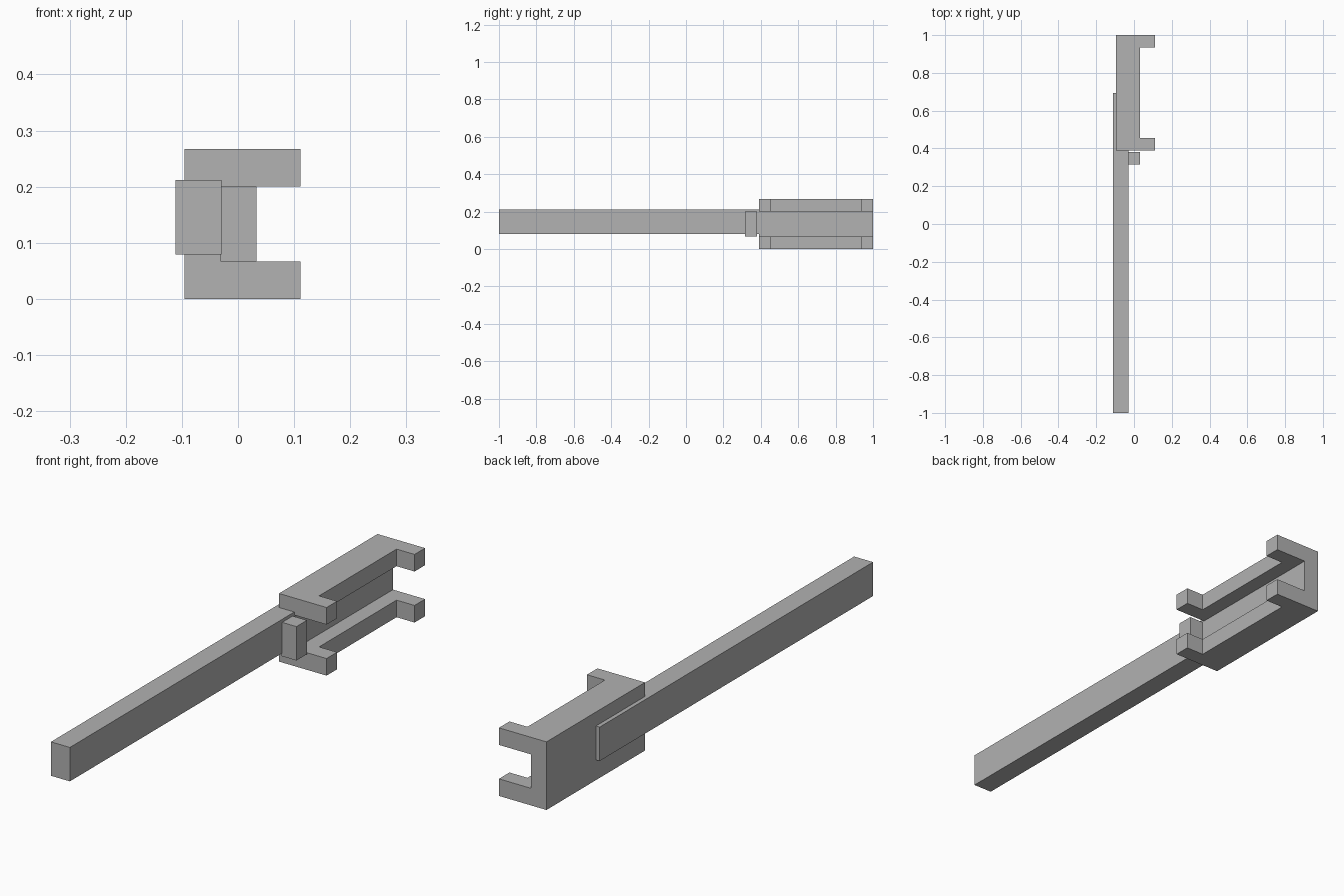
import bpy
import bmesh

cube = bpy.data.objects.get("Cube")
if cube:
    bpy.data.objects.remove(cube, do_unlink=True)

# Single plain grey material
grey = bpy.data.materials.new("plain_grey")
grey.use_nodes = True
colour = (0.445, 0.445, 0.445, 1.0)
grey.diffuse_color = colour
grey.node_tree.nodes["Principled BSDF"].inputs["Base Color"].default_value = colour


def prism(name, outline, z0, z1):
    """Extrude a flat xy outline from z0 up to z1."""
    bm = bmesh.new()
    base = bm.faces.new([bm.verts.new((x, y, z0)) for x, y in outline])
    top = bmesh.ops.extrude_face_region(bm, geom=[base])["geom"]
    verts = [v for v in top if isinstance(v, bmesh.types.BMVert)]
    bmesh.ops.translate(bm, verts=verts, vec=(0, 0, z1 - z0))
    bmesh.ops.recalc_face_normals(bm, faces=bm.faces)
    mesh = bpy.data.meshes.new(name)
    bm.to_mesh(mesh)
    bm.free()
    mesh.materials.append(grey)
    obj = bpy.data.objects.new(name, mesh)
    bpy.context.collection.objects.link(obj)
    return obj


def box(name, x0, x1, y0, y1, z0, z1):
    return prism(name, [(x0, y0), (x1, y0), (x1, y1), (x0, y1)], z0, z1)


# Key dimensions
back, web, rail, tip = -0.095, -0.028, 0.033, 0.111
front, end, prong = 0.39, 1.0, 0.065
height, lip = 0.267, 0.067

# Bracket: U-shaped outline, slotted lengthwise to leave two rails on a web
bracket = prism("bracket", [
    (back, front), (tip, front), (tip, front + prong), (rail, front + prong),
    (rail, end - prong), (tip, end - prong), (tip, end), (back, end)], 0, height)
slot = box("slot_cutter", web, tip + 0.1, front - 0.1, end + 0.1, lip, height - lip)
slot.hide_render = True
slot.hide_viewport = True
cut = bracket.modifiers.new("slot", 'BOOLEAN')
cut.operation = 'DIFFERENCE'
cut.solver = 'EXACT'
cut.object = slot

# Long handle bar, sunk into the back of the bracket
box("handle", -0.111, web - 0.001, -1.0, 0.693, 0.079, 0.212)

# Small peg on the handle in front of the bracket
box("peg", web - 0.003, rail, 0.315, 0.38, lip, height - lip)
